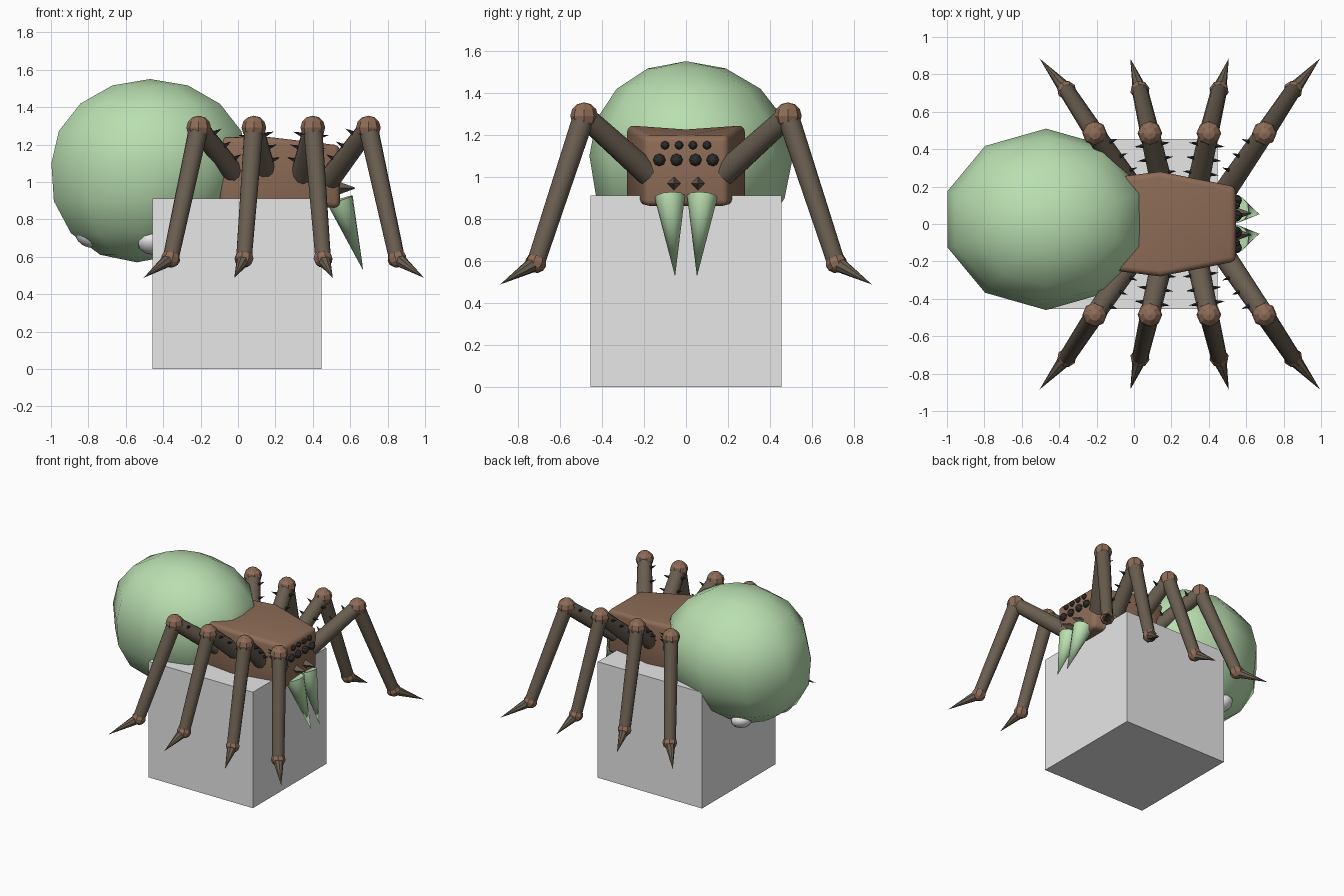
import bpy, bmesh, math
from mathutils import Vector, Matrix

if "Cube" in bpy.data.objects:
    bpy.data.objects.remove(bpy.data.objects["Cube"])


def mat(name, r, g, b):
    m = bpy.data.materials.new(name)
    m.diffuse_color = (r, g, b, 1)
    m.use_nodes = True
    m.node_tree.nodes["Principled BSDF"].inputs["Base Color"].default_value = m.diffuse_color
    return m


GREEN = mat("pale green", 0.49, 0.74, 0.44)
BROWN = mat("warm brown", 0.27, 0.15, 0.095)
LEG = mat("dull brown", 0.14, 0.11, 0.08)
BLACK = mat("black", 0.025, 0.025, 0.025)
GREY = mat("light grey", 0.8, 0.8, 0.8)


def finish(name, bm, material, angle=None):
    bmesh.ops.recalc_face_normals(bm, faces=bm.faces)
    me = bpy.data.meshes.new(name)
    bm.to_mesh(me)
    bm.free()
    me.materials.append(material)
    ob = bpy.data.objects.new(name, me)
    bpy.context.collection.objects.link(ob)
    if angle:
        bpy.ops.object.select_all(action='DESELECT')
        ob.select_set(True)
        bpy.context.view_layer.objects.active = ob
        bpy.ops.object.shade_smooth_by_angle(angle=math.radians(angle))
    return ob


def tube(bm, a, b, r1, r2, sides):
    """Tapered cylinder or cone from point a to point b."""
    a, b = Vector(a), Vector(b)
    d = b - a
    m = Matrix.Translation((a + b) / 2) @ d.to_track_quat('Z', 'Y').to_matrix().to_4x4()
    bmesh.ops.create_cone(bm, cap_ends=True, segments=sides, radius1=r1,
                          radius2=r2, depth=d.length, matrix=m)


def ball(bm, c, size, u=8, v=6, axis=None):
    rot = Vector(axis).to_track_quat('Z', 'Y').to_matrix().to_4x4() if axis else Matrix()
    m = Matrix.Translation(c) @ rot @ Matrix.Diagonal((*size, 1))
    bmesh.ops.create_uvsphere(bm, u_segments=u, v_segments=v, radius=1, matrix=m)


# pedestal block
bm = bmesh.new()
bmesh.ops.create_cube(bm, size=1, matrix=Matrix.Translation((-0.005, 0, 0.455))
                      @ Matrix.Diagonal((0.905, 0.91, 0.91, 1)))
finish("pedestal", bm, GREY)

# abdomen: coarse sphere, flatter above than below, sagging backwards
bm = bmesh.new()
ball(bm, (0, 0, 0), (1, 1, 1), 10, 8)
for v in bm.verts:
    x, y, z = v.co
    sag = 0.07 * z if z < 0 else 0
    v.co = (-0.47 + 0.555 * x + sag, 0.025 * (1 - z * z) + 0.485 * y,
            1.1 + z * (0.45 if z > 0 else 0.53))
finish("abdomen", bm, GREEN, 50)

# spinnerets under the abdomen
bm = bmesh.new()
centre = Vector((-0.47, 0.02, 1.1))
for p in [(-0.81, -0.07, 0.71), (-0.64, 0.23, 0.65), (-0.46, -0.26, 0.67)]:
    ball(bm, p, (0.075, 0.075, 0.05), 10, 8, Vector(p) - centre)
finish("spinnerets", bm, GREY, 50)

# head and thorax: tapered rounded box with a dished top
bm = bmesh.new()
rings = []
for x, w, zb, zt, dip in [(-0.1, 0.25, 0.88, 1.24, 0.02), (0.14, 0.28, 0.88, 1.245, 0.02),
                          (0.545, 0.2, 0.86, 1.195, 0.0)]:
    rings.append([bm.verts.new((x, y, z)) for y, z in
                  [(-w, zb), (w, zb), (w, zt), (0, zt - dip), (-w, zt)]])
for r, s in zip(rings, rings[1:]):
    for i in range(5):
        j = (i + 1) % 5
        bm.faces.new((r[i], r[j], s[j], s[i]))
bm.faces.new(rings[0])
bm.faces.new(rings[-1])
body = finish("thorax", bm, BROWN)
bev = body.modifiers.new("rounding", 'BEVEL')
bev.width, bev.segments, bev.limit_method = 0.03, 3, 'ANGLE'
bpy.ops.object.select_all(action='DESELECT')
body.select_set(True)
bpy.context.view_layer.objects.active = body
bpy.ops.object.modifier_apply(modifier="rounding")
bpy.ops.object.shade_smooth_by_angle(angle=math.radians(40))

# two rows of eyes
bm = bmesh.new()
for z, r, ys in [(1.08, 0.03, (0.045, 0.127)), (1.15, 0.021, (0.033, 0.1))]:
    for y in ys:
        for s in (-1, 1):
            ball(bm, (0.547, s * y, z), (r, r, r), 8, 6, (1, 0, 0))
finish("eyes", bm, BLACK)

# fangs and the short palps above them
fangs, palps = bmesh.new(), bmesh.new()
for s in (-1, 1):
    tube(fangs, (0.545, s * 0.077, 0.905), (0.67, s * 0.052, 0.525), 0.073, 0, 10)
    tube(palps, (0.535, s * 0.057, 0.967), (0.625, s * 0.057, 0.967), 0.036, 0.003, 4)
finish("fangs", fangs, GREEN, 50)
finish("palps", palps, LEG)

# legs: root x, knee x, ankle x, tip x, sideways bristle directions
LEGS = [(0.0, -0.21, -0.36, -0.505, (1,)), (0.155, 0.085, 0.032, -0.02, (-1, 1)),
        (0.335, 0.4, 0.455, 0.507, (-1, 1)), (0.49, 0.697, 0.85, 0.995, (-1,))]
for side, tag in ((-1, "front"), (1, "back")):
    for n, (rx, kx, ax, tx, dirs) in enumerate(LEGS, 1):
        root = Vector((rx, side * 0.18, 1.015))
        knee = Vector((kx, side * 0.485, 1.29))
        ankle = Vector((ax, side * 0.715, 0.59))
        tip = Vector((tx, side * 0.885, 0.487))
        limb, joint, hair = bmesh.new(), bmesh.new(), bmesh.new()
        tube(limb, root, knee, 0.06, 0.052, 12)
        tube(limb, knee, ankle, 0.052, 0.043, 12)
        tube(limb, ankle, tip, 0.04, 0, 8)
        ball(joint, knee, (0.066, 0.066, 0.064))
        ball(joint, ankle, (0.052, 0.052, 0.048), axis=ankle - knee)
        along = (knee - root).normalized()
        for d in dirs:
            out = Vector((d, 0, 0)) - along * along.x * d
            out = (out.normalized() + Vector((0, 0, 0.25))).normalized()
            for t in (0.3, 0.55, 0.8):
                p = root.lerp(knee, t) + out * 0.045
                tube(hair, p, p + out * 0.055, 0.014, 0, 5)
        finish(f"{tag}_leg_{n}", limb, LEG, 40)
        finish(f"{tag}_leg_joints_{n}", joint, BROWN)
        finish(f"{tag}_leg_bristles_{n}", hair, BLACK)
